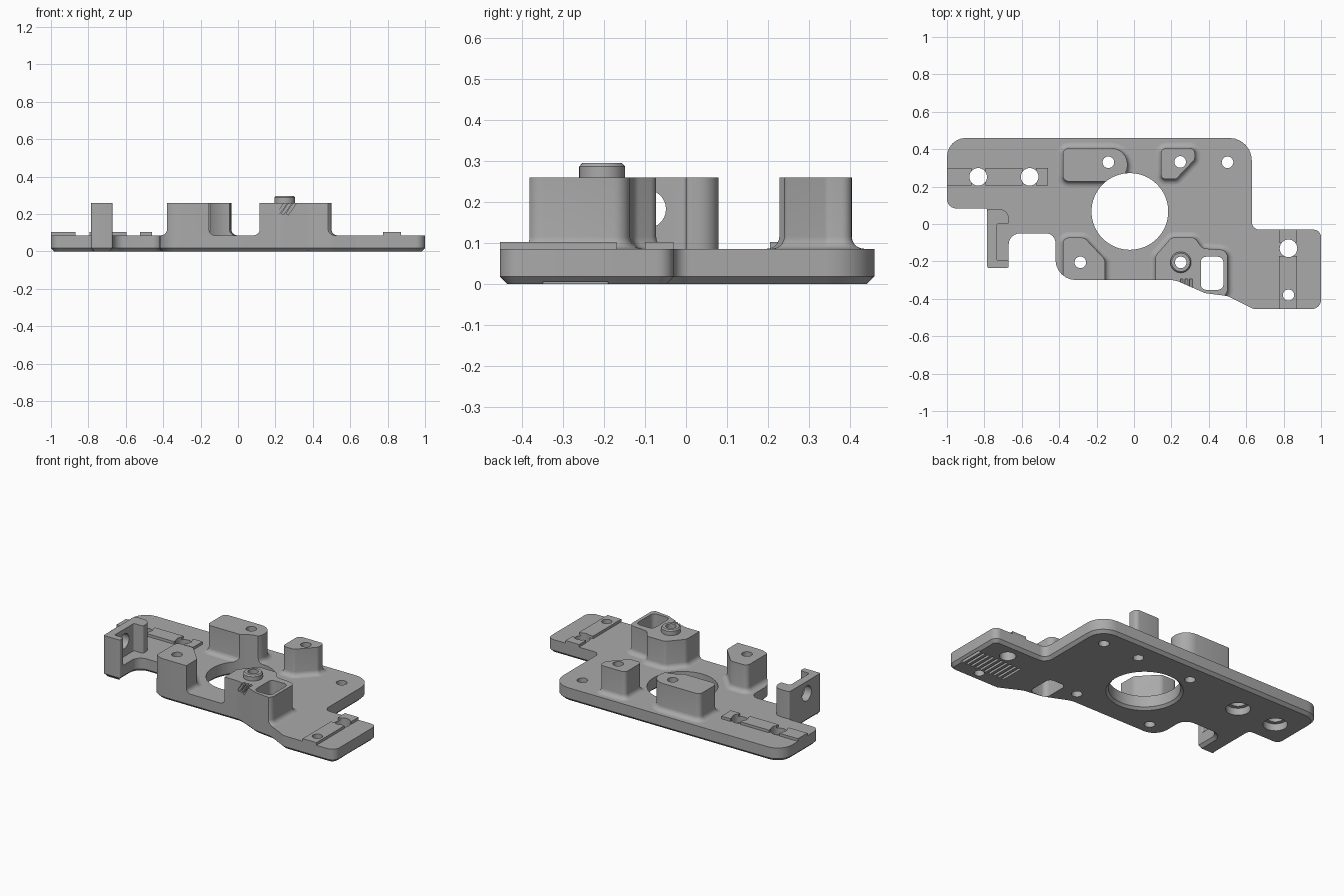
import bpy, bmesh, math
from mathutils import Vector, Matrix

if "Cube" in bpy.data.objects:
    bpy.data.objects.remove(bpy.data.objects["Cube"], do_unlink=True)

grey = bpy.data.materials.new("machined_grey")
grey.use_nodes = True
grey.diffuse_color = (0.4, 0.4, 0.4, 1)
grey.node_tree.nodes["Principled BSDF"].inputs["Base Color"].default_value = grey.diffuse_color

TOP, POST_TOP = 0.086, 0.26


def rounded(corners, steps=6):
    """Counter-clockwise outline from (x, y, radius) corners."""
    pts, n = [], len(corners)
    for i, (x, y, r) in enumerate(corners):
        p = Vector((x, y))
        if r == 0:
            pts.append(p)
            continue
        u = (Vector(corners[i - 1][:2]) - p).normalized()
        v = (Vector(corners[(i + 1) % n][:2]) - p).normalized()
        half = u.angle(v) / 2
        c = p + (u + v).normalized() * (r / math.sin(half))
        t = r / math.tan(half)
        a, b = (p + u * t - c).normalized(), (p + v * t - c).normalized()
        pts += [c + a.slerp(b, k / steps) * r for k in range(steps + 1)]
    area = sum(pts[i - 1].cross(pts[i]) for i in range(len(pts)))
    return pts if area > 0 else pts[::-1]


def circle(x, y, r, sides=32):
    return [Vector((x + r * math.cos(math.tau * i / sides),
                    y + r * math.sin(math.tau * i / sides))) for i in range(sides)]


def offset(pts, d):
    out = []
    for i, p in enumerate(pts):
        e = (p - pts[i - 1]).normalized()
        f = (pts[(i + 1) % len(pts)] - p).normalized()
        n1, n2 = Vector((e.y, -e.x)), Vector((f.y, -f.x))
        m = (n1 + n2).normalized()
        out.append(p + m * (d / max(m.dot(n1), 0.4)))
    return out


def make(name, bm):
    mesh = bpy.data.meshes.new(name)
    bm.to_mesh(mesh)
    bm.free()
    mesh.materials.append(grey)
    ob = bpy.data.objects.new(name, mesh)
    bpy.context.collection.objects.link(ob)
    return ob


def solid(name, pts, layers):
    """Loft an outline through (offset, z) layers."""
    bm = bmesh.new()
    rings = [[bm.verts.new((p.x, p.y, z)) for p in offset(pts, d)] for d, z in layers]
    n = len(pts)
    bm.faces.new(rings[0][::-1])
    bm.faces.new(rings[-1])
    for a, b in zip(rings, rings[1:]):
        for i in range(n):
            j = (i + 1) % n
            bm.faces.new((a[i], a[j], b[j], b[i]))
    return make(name, bm)


def box(name, lo, hi, tilt=0):
    lo, hi = Vector(lo), Vector(hi)
    bm = bmesh.new()
    m = (Matrix.Translation((lo + hi) / 2) @ Matrix.Rotation(tilt, 4, 'Y')
         @ Matrix.Diagonal((*(hi - lo), 1)))
    bmesh.ops.create_cube(bm, size=1, matrix=m)
    return make(name, bm)


def boolean(ob, tool, op='DIFFERENCE'):
    mod = ob.modifiers.new("cut", 'BOOLEAN')
    mod.operation, mod.solver, mod.object = op, 'EXACT', tool
    bpy.context.view_layer.objects.active = ob
    bpy.ops.object.modifier_apply(modifier=mod.name)


# Base plate with a bevelled underside
outline = rounded([
    (-1, 0.46, 0.1), (0.63, 0.46, 0.12), (0.63, -0.03, 0.04), (1, -0.03, 0.04),
    (1, -0.455, 0.05), (0.64, -0.455, 0.05), (0.5, -0.385, 0.1), (0.38, -0.37, 0.1),
    (0.22, -0.3, 0.12), (-0.42, -0.3, 0.11), (-0.42, -0.05, 0.05), (-0.67, -0.05, 0.06),
    (-0.67, -0.235, 0.01), (-0.785, -0.235, 0.01), (-0.785, 0.083, 0.01), (-1, 0.083, 0.05)])
plate = solid("base_plate", outline, [(-0.018, 0), (0, 0.018), (0, TOP)])
envelope = solid("envelope", outline, [(0, 0), (0, 0.5)])

# Posts with a fillet at the foot, trimmed to the plate edge
post_shapes = {
    "back_left_post": [(-0.38, 0.405, 0.03), (-0.035, 0.405, 0.085),
                       (-0.035, 0.228, 0.085), (-0.38, 0.228, 0.03)],
    "back_right_post": [(0.145, 0.405, 0.025), (0.325, 0.405, 0.025), (0.325, 0.345, 0.025),
                        (0.225, 0.24, 0.025), (0.145, 0.24, 0.025)],
    "front_left_post": [(-0.38, -0.073, 0.03), (-0.265, -0.073, 0.04), (-0.155, -0.19, 0.04),
                        (-0.155, -0.34, 0), (-0.38, -0.34, 0)],
    "front_right_post": [(0.2, -0.073, 0.03), (0.325, -0.073, 0.03), (0.365, -0.13, 0.04),
                         (0.5, -0.14, 0.04), (0.5, -0.375, 0.04), (0.4, -0.42, 0),
                         (0.115, -0.36, 0), (0.115, -0.17, 0.04)]}
R = 0.03
flare = [(R, 0.05)]
for k in range(6):
    a = math.pi / 2 * k / 5
    flare.append((R * (1 - math.sin(a)), TOP + R * (1 - math.cos(a))))
flare.append((0, POST_TOP))
posts = {}
for name, corners in post_shapes.items():
    posts[name] = solid(name, rounded(corners), flare)
    boolean(posts[name], envelope, 'INTERSECT')
bpy.data.objects.remove(envelope, do_unlink=True)

# Raised collar on the front right post
collar = solid("locating_collar", circle(0.25, -0.205, 0.056),
               [(0, 0.24), (0, 0.287), (-0.007, 0.295)])

# Side bracket, C-shaped in plan
bracket = solid("side_bracket", rounded([
    (-0.785, 0.08, 0.01), (-0.67, 0.08, 0.05), (-0.67, 0, 0.01), (-0.735, 0, 0.01),
    (-0.735, -0.195, 0.01), (-0.67, -0.195, 0.01), (-0.67, -0.235, 0.01),
    (-0.785, -0.235, 0.01)]), [(0, 0.02), (0, POST_TOP)])

# Raised pads around the mounting holes
PAD = 0.103
pads = []
for i, (x0, x1) in enumerate([(-1, -0.87), (-0.795, -0.595), (-0.525, -0.46)]):
    pads.append(box(f"left_pad_{i + 1}", (x0, 0.205, 0.07), (x1, 0.3, PAD)))
for i, (y0, y1) in enumerate([(-0.455, -0.17), (-0.1, -0.03)]):
    pads.append(box(f"right_pad_{i + 1}", (0.775, y0, 0.07), (0.872, y1, PAD)))


# Cutters
def drill(x, y, r, z0=-0.1, z1=0.5):
    return solid("drill", circle(x, y, r), [(0, z0), (0, z1)])


def cut(targets, tools):
    for tool in tools:
        for ob in targets:
            boolean(ob, tool)
        bpy.data.objects.remove(tool, do_unlink=True)


# Central bore with a bevelled mouth below
bore = solid("bore", circle(-0.022, 0.067, 0.205, 64),
             [(0.02, -0.02), (0.015, 0), (0, 0.015), (0, 0.5)])
cut([plate, posts["back_left_post"]], [bore])

# Screw holes through the posts
for name, (x, y) in {"back_left_post": (-0.137, 0.33), "back_right_post": (0.247, 0.332),
                     "front_left_post": (-0.287, -0.205)}.items():
    cut([plate, posts[name]], [drill(x, y, 0.031)])
corner_post = posts["front_right_post"]
cut([plate, corner_post, collar], [drill(0.25, -0.205, 0.031)])

# Window and slanted notches in the front right post
window = rounded([(0.357, -0.175, 0.03), (0.478, -0.175, 0.03),
                  (0.478, -0.352, 0.03), (0.357, -0.352, 0.03)])
cut([plate, corner_post], [solid("window", window, [(0, -0.1), (0, 0.5)])])
cut([corner_post], [box("notch", (x, -0.345, 0.19), (x + 0.013, -0.295, 0.29), 0.6)
                    for x in (0.235, 0.26, 0.285)])

# Plate holes, with counterbores under the left pair
cut([plate] + pads, [drill(-0.833, 0.252, 0.047), drill(-0.558, 0.252, 0.047),
                     drill(0.826, -0.13, 0.047), drill(0.826, -0.38, 0.03)])
cut([plate], [drill(0.5, 0.33, 0.031)] +
    [drill(x, 0.252, 0.07, -0.1, 0.045) for x in (-0.833, -0.558)])

# Grip grooves underneath the right end
cut([plate], [box("groove", (0.675 + 0.033 * i, -0.35, -0.05),
                  (0.69 + 0.033 * i, -0.19, 0.018)) for i in range(10)])

# Cross hole through the bracket wall
bm = bmesh.new()
bmesh.ops.create_cone(bm, cap_ends=True, segments=32, radius1=0.047, radius2=0.047, depth=0.2,
                      matrix=Matrix.Translation((-0.76, -0.096, 0.183))
                      @ Matrix.Rotation(math.pi / 2, 4, 'Y'))
cut([bracket], [make("cross_hole", bm)])

# Smooth shading on curved faces only
bpy.ops.object.select_all(action='DESELECT')
for ob in [plate, collar, bracket, *pads, *posts.values()]:
    ob.select_set(True)
    bpy.context.view_layer.objects.active = ob
bpy.ops.object.shade_smooth_by_angle(angle=math.radians(30))
